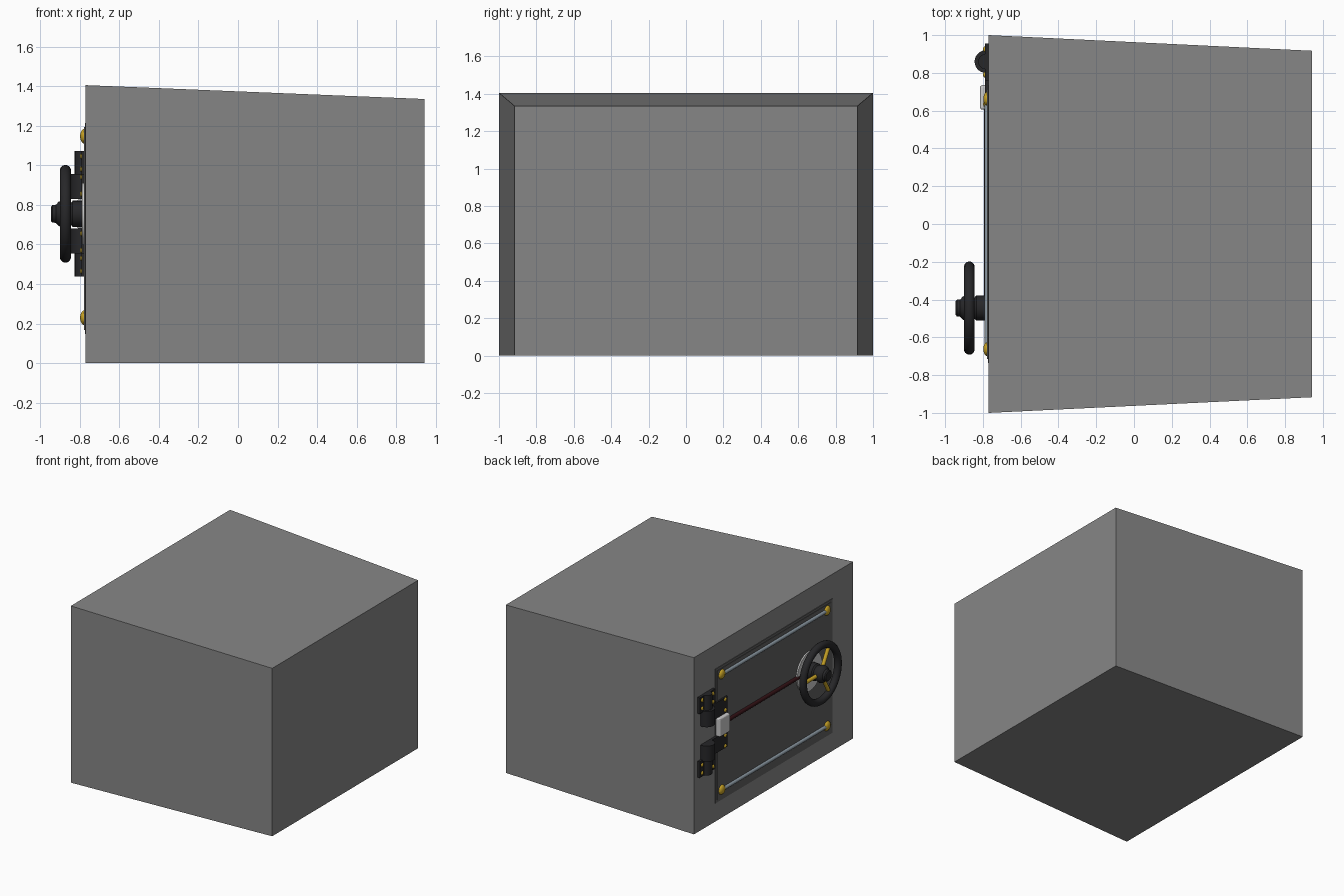
import bpy, bmesh, math
from mathutils import Vector

if "Cube" in bpy.data.objects:
    bpy.data.objects.remove(bpy.data.objects["Cube"])

FX = -0.77            # plane of the door side
WY, WZ = -0.445, 0.755  # handwheel centre


def mat(name, *rgb):
    m = bpy.data.materials.new(name)
    m.diffuse_color = (*rgb, 1)
    m.use_nodes = True
    m.node_tree.nodes["Principled BSDF"].inputs["Base Color"].default_value = m.diffuse_color
    return m


STEEL = mat("body_grey", 0.24, 0.24, 0.24)
DARK = mat("door_grey", 0.12, 0.12, 0.12)
BLACK = mat("black_iron", 0.02, 0.02, 0.022)
GOLD = mat("brass", 0.6, 0.38, 0.02)
PALE = mat("pale_metal", 0.6, 0.6, 0.6)
BLUE = mat("rail_steel", 0.27, 0.33, 0.38)
RED = mat("dark_red", 0.035, 0.006, 0.008)


def finish(name, m, smooth=False):
    o = bpy.context.object
    o.name = name
    o.data.materials.append(m)
    if smooth:
        bpy.ops.object.shade_smooth_by_angle(angle=math.radians(35))
    return o


def box(name, m, x0, x1, y0, y1, z0, z1, bevel=0):
    bpy.ops.mesh.primitive_cube_add(size=1, location=((x0+x1)/2, (y0+y1)/2, (z0+z1)/2))
    bpy.context.object.scale = (x1-x0, y1-y0, z1-z0)
    bpy.ops.object.transform_apply(location=False, rotation=False)
    o = finish(name, m)
    if bevel:
        b = o.modifiers.new("bevel", 'BEVEL')
        b.width, b.segments = bevel, 3
    return o


def rod(name, m, a, b, r, verts=20):
    a, b = Vector(a), Vector(b)
    bpy.ops.mesh.primitive_cylinder_add(vertices=verts, radius=r, depth=(b-a).length, location=(a+b)/2)
    bpy.context.object.rotation_euler = (b-a).to_track_quat('Z', 'Y').to_euler()
    return finish(name, m, True)


def knob(name, m, x, y, z, r, sx):
    bpy.ops.mesh.primitive_uv_sphere_add(segments=20, ring_count=10, radius=r, location=(x, y, z))
    bpy.context.object.scale.x = sx
    return finish(name, m, True)


# tapered safe body
body = box("safe_body", STEEL, FX, 0.943, -1, 1, 0, 1.405)
body_far = [v for v in body.data.vertices if v.co.x > 0]
for v in body_far:
    v.co.y *= 0.917
    if v.co.z > 0:
        v.co.z -= 0.07

# door: thin border with a darker panel
box("door_border", DARK, FX - 0.004, FX + 0.01, -0.735, 0.735, 0.147, 1.213)
box("door_panel", DARK, FX - 0.007, FX + 0.01, -0.715, 0.715, 0.167, 1.193)

# horizontal rails with brass end knobs
for z in (0.23, 1.147):
    rod("door_rail", BLUE, (FX - 0.006, -0.66, z), (FX - 0.006, 0.66, z), 0.015)
    for y in (-0.662, 0.662):
        knob("rail_knob", GOLD, FX - 0.005, y, z, 0.038, 0.6)

# locking bar and latch block
rod("locking_bar", RED, (FX - 0.007, -0.4, WZ), (FX - 0.007, 0.62, WZ), 0.016)
box("latch_block", PALE, FX - 0.045, FX, 0.605, 0.735, 0.68, 0.828, 0.012)

# hinges, mirrored above and below the latch
for s in (1, -1):
    def zz(d):
        return WZ + s * d

    def plate(name, y0, y1, d0, d1):
        lo, hi = sorted((zz(d0), zz(d1)))
        box(name, BLACK, FX - 0.02, FX, y0, y1, lo, hi)

    plate("hinge_frame_plate", 0.76, 0.955, 0.19, 0.318)
    plate("hinge_door_plate", 0.605, 0.86, 0.075, 0.2)
    rod("hinge_pin", BLACK, (FX - 0.014, 0.86, zz(0.195)), (FX - 0.014, 0.86, zz(0.318)), 0.041)
    rod("hinge_knuckle", BLACK, (FX - 0.014, 0.86, zz(0.075)), (FX - 0.014, 0.86, zz(0.2)), 0.06, 28)
    for y, d in ((0.925, 0.29), (0.925, 0.225), (0.79, 0.29), (0.79, 0.225), (0.635, 0.185), (0.635, 0.1)):
        knob("hinge_bolt", GOLD, FX - 0.02, y, zz(d), 0.015, 0.6)

# round dial plate behind the wheel
rod("dial_plate", PALE, (FX, -0.43, WZ), (FX - 0.018, -0.43, WZ), 0.157, 48)

# stepped hub, lathed along x
profile = [(-0.775, 0.066), (-0.835, 0.066), (-0.845, 0.055), (-0.885, 0.067),
           (-0.905, 0.062), (-0.92, 0.046), (-0.938, 0.044), (-0.945, 0.036)]
bm = bmesh.new()
rings = [[bm.verts.new((x, WY + r*math.cos(a), WZ + r*math.sin(a)))
          for a in (2*math.pi*i/32 for i in range(32))] for x, r in profile]
for p, q in zip(rings, rings[1:]):
    for i in range(32):
        j = (i + 1) % 32
        bm.faces.new((p[i], p[j], q[j], q[i]))
bm.faces.new(rings[0])
bm.faces.new(rings[-1])
bmesh.ops.recalc_face_normals(bm, faces=bm.faces)
me = bpy.data.meshes.new("wheel_hub")
bm.to_mesh(me)
bm.free()
hub = bpy.data.objects.new("wheel_hub", me)
bpy.context.collection.objects.link(hub)
bpy.ops.object.select_all(action='DESELECT')
hub.select_set(True)
bpy.context.view_layer.objects.active = hub
finish("wheel_hub", BLACK, True)

# handwheel rim and three spokes
WX = -0.872
bpy.ops.mesh.primitive_torus_add(major_radius=0.219, minor_radius=0.028, major_segments=48,
                                 minor_segments=14, location=(WX, WY, WZ), rotation=(0, math.pi/2, 0))
finish("wheel_rim", BLACK, True)
for k in range(3):
    a = math.radians(60 + 120*k)
    rod("wheel_spoke", GOLD, (WX, WY, WZ),
        (WX, WY - 0.215*math.cos(a), WZ + 0.215*math.sin(a)), 0.015, 14)
